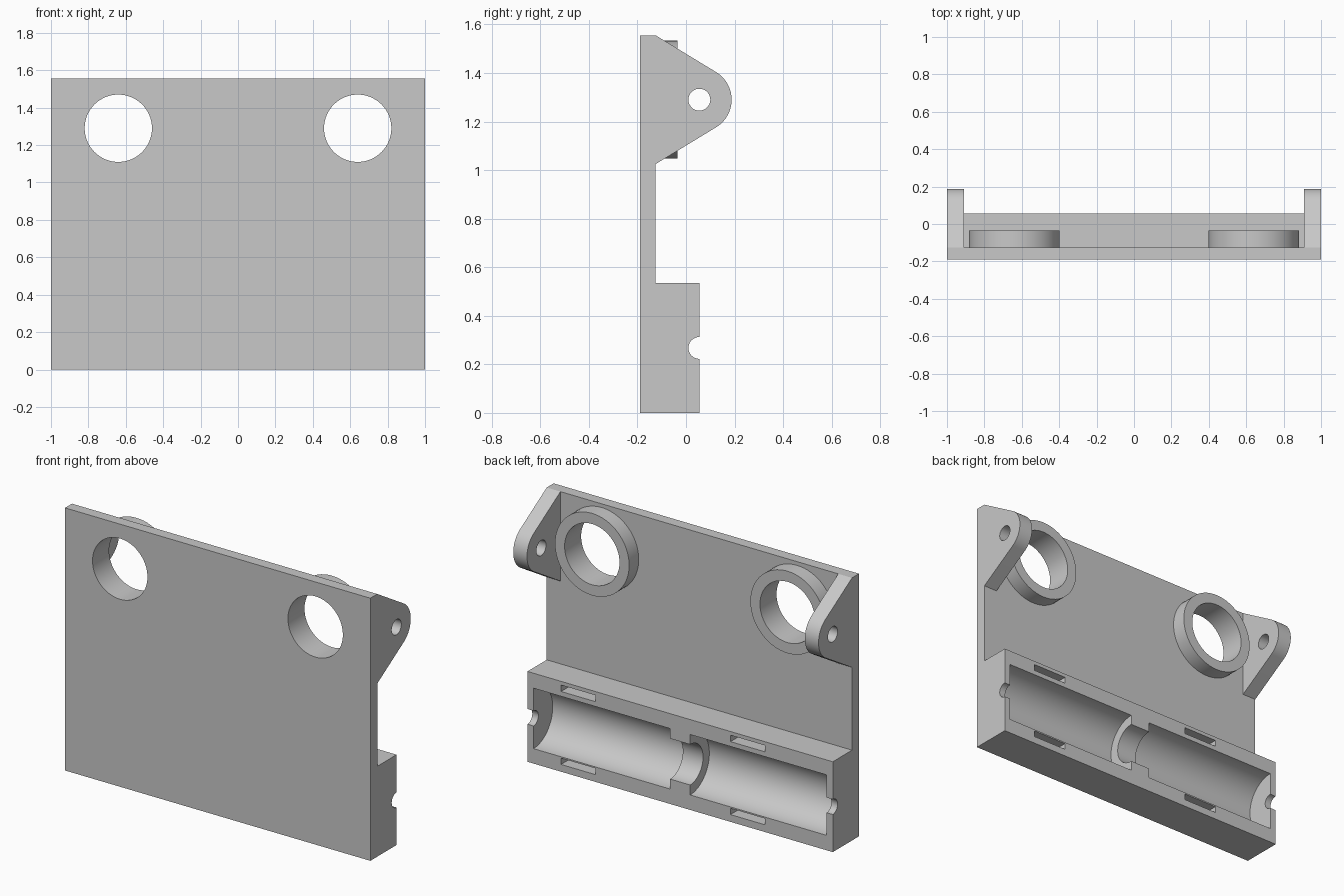
import bpy, bmesh
from math import radians, cos, sin, pi
from mathutils import Matrix

cube = bpy.data.objects.get("Cube")
if cube:
    bpy.data.objects.remove(cube, do_unlink=True)

# One plain grey for the whole bracket
grey = bpy.data.materials.new("light grey")
grey.use_nodes = True
colour = (0.58, 0.58, 0.58, 1)
grey.diffuse_color = colour
grey.node_tree.nodes["Principled BSDF"].inputs["Base Color"].default_value = colour

FRONT, PLATE_BACK, BLOCK_BACK = -0.19, -0.125, 0.055
HEIGHT, BLOCK_TOP = 1.555, 0.535
AXLE_Z = BLOCK_TOP / 2
RING_X, RING_Z, BORE = 0.64, 1.29, 0.18


def add_object(name, bm):
    bmesh.ops.recalc_face_normals(bm, faces=bm.faces)
    mesh = bpy.data.meshes.new(name)
    bm.to_mesh(mesh)
    bm.free()
    mesh.materials.append(grey)
    obj = bpy.data.objects.new(name, mesh)
    bpy.context.collection.objects.link(obj)
    return obj


def prism(name, profile, x0, x1):
    """Extrude a (y, z) outline along x."""
    bm = bmesh.new()
    face = bm.faces.new([bm.verts.new((x0, y, z)) for y, z in profile])
    out = bmesh.ops.extrude_face_region(bm, geom=[face])
    moved = [v for v in out["geom"] if isinstance(v, bmesh.types.BMVert)]
    bmesh.ops.translate(bm, verts=moved, vec=(x1 - x0, 0, 0))
    return add_object(name, bm)


def cylinder(name, axis, centre, radius, length):
    bm = bmesh.new()
    turn = Matrix.Rotation(pi / 2, 4, "Y" if axis == "x" else "X")
    bmesh.ops.create_cone(bm, cap_ends=True, segments=64, radius1=radius,
                          radius2=radius, depth=length,
                          matrix=Matrix.Translation(centre) @ turn)
    return add_object(name, bm)


def cut(target, cutter):
    cutter.hide_render = True
    mod = target.modifiers.new("cut", "BOOLEAN")
    mod.operation, mod.solver, mod.object = "DIFFERENCE", "EXACT", cutter
    bpy.context.view_layer.objects.active = target
    bpy.ops.object.modifier_apply(modifier=mod.name)
    bpy.data.objects.remove(cutter, do_unlink=True)


def smooth(obj):
    bpy.ops.object.select_all(action="DESELECT")
    obj.select_set(True)
    bpy.context.view_layer.objects.active = obj
    bpy.ops.object.shade_smooth_by_angle(angle=radians(30))


# Back plate with the thick holder block along its foot
body = prism("plate_and_holder", [(FRONT, 0), (BLOCK_BACK, 0), (BLOCK_BACK, BLOCK_TOP),
                                  (PLATE_BACK, BLOCK_TOP), (PLATE_BACK, HEIGHT),
                                  (FRONT, HEIGHT)], -1, 1)

# Half-round troughs, the narrower saddle between them and the end notches
for side in (-1, 1):
    cut(body, cylinder("trough_cutter", "x", (side * 0.513, BLOCK_BACK, AXLE_Z), 0.179, 0.894))
cut(body, cylinder("saddle_cutter", "x", (0, BLOCK_BACK, AXLE_Z), 0.12, 0.3))
cut(body, cylinder("notch_cutter", "x", (0, BLOCK_BACK, AXLE_Z), 0.045, 2.2))

# Strap slots above and below the troughs
for x0, x1 in ((0.555, 0.78), (-0.555, -0.33)):
    for z0, z1 in ((0.043, 0.08), (0.475, 0.513)):
        outline = [(-0.065, z0), (0.1, z0), (0.1, z1), (-0.065, z1)]
        cut(body, prism("slot_cutter", outline, x0, x1))

for side, label in ((1, "left"), (-1, "right")):
    # Round window through the plate
    cut(body, cylinder("window_cutter", "y", (side * RING_X, FRONT, RING_Z), BORE, 0.4))

    # Raised collar around the window
    depth = 0.09
    centre = (side * RING_X, PLATE_BACK + depth / 2, RING_Z)
    ring = cylinder(label + "_collar", "y", centre, 0.243, depth)
    cut(ring, cylinder("collar_cutter", "y", centre, BORE, 0.4))
    smooth(ring)

    # Pivot ear with a rounded nose and a pin hole
    nose_y, nose_r, spread = 0.055, 0.133, radians(58.8)
    arc = [-spread + 2 * spread * i / 24 for i in range(25)]
    outline = [(PLATE_BACK, 2 * RING_Z - HEIGHT)]
    outline += [(nose_y + nose_r * cos(a), RING_Z + nose_r * sin(a)) for a in arc]
    outline.append((PLATE_BACK, HEIGHT))
    ear = prism(label + "_ear", outline, side * 0.91, side)
    cut(ear, cylinder("pin_cutter", "x", (side, nose_y, RING_Z), 0.045, 0.5))
    smooth(ear)

smooth(body)
